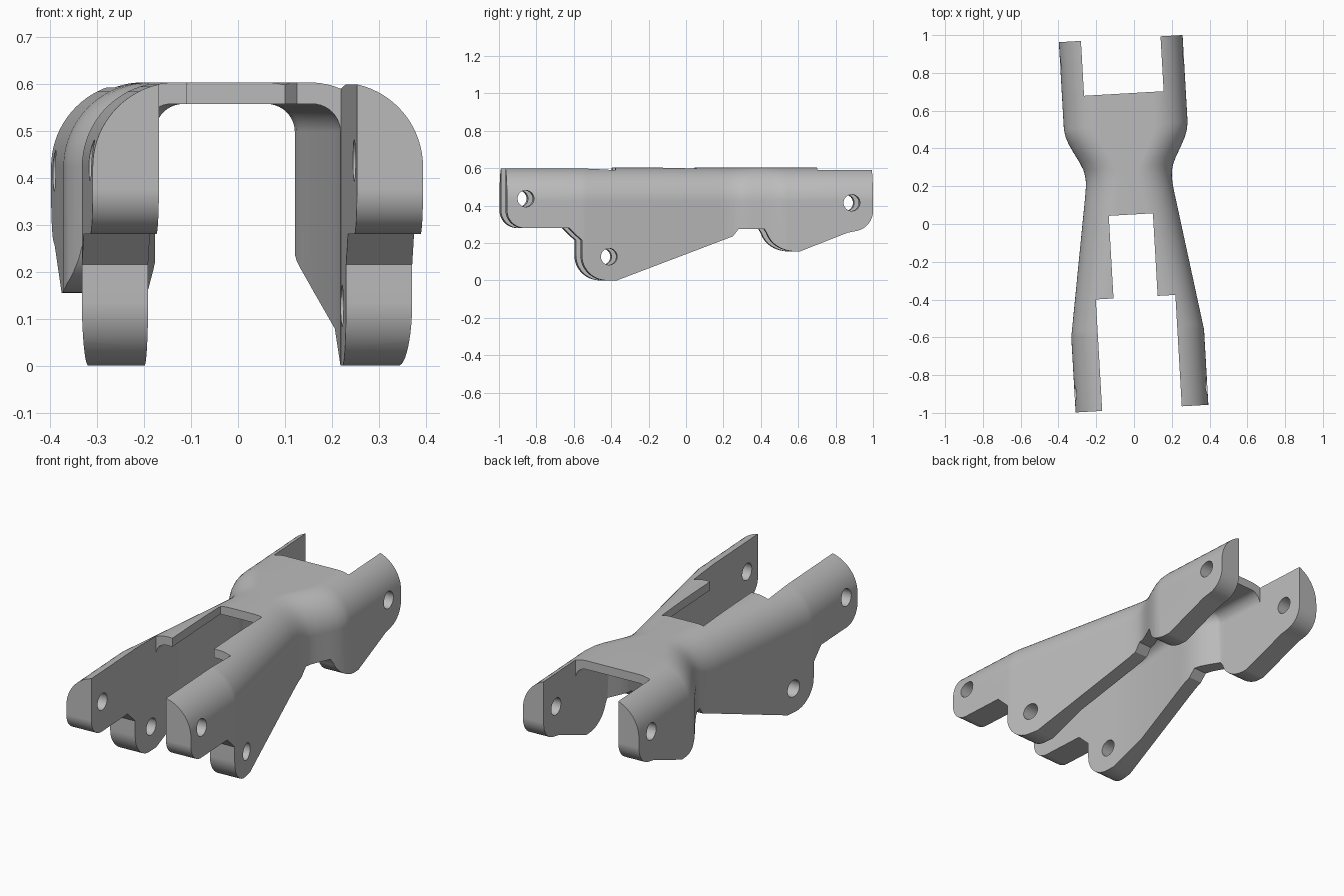
import bpy, bmesh, math
from mathutils import Matrix, Vector

cube = bpy.data.objects.get("Cube")
if cube:
    bpy.data.objects.remove(cube, do_unlink=True)

TOP, CEILING, WALL, GAP = 0.603, 0.557, 0.079, 0.21

# Half width of the outer shell along the length (y, half width)
PLAN = [(-1.1, .352), (-.58, .352), (-.55, .347), (.15, .237), (.2, .23), (.24, .228),
        (.27, .231), (.3, .238), (.34, .256), (.39, .283), (.44, .308),
        (.48, .322), (.52, .328), (1.1, .328)]


def half_width(y):
    for (y0, w0), (y1, w1) in zip(PLAN, PLAN[1:]):
        if y <= y1:
            return w0 + (w1 - w0) * (y - y0) / (y1 - y0)
    return PLAN[-1][1]


def arc(cx, cy, rx, ry, start, end, steps=12):
    """Points on an elliptical arc, angles in degrees."""
    angles = [math.radians(start + (end - start) * i / steps) for i in range(steps + 1)]
    return [(cx + rx * math.cos(a), cy + ry * math.sin(a)) for a in angles]


def loft(name, rings):
    """Closed solid through a list of equally sized rings."""
    bm = bmesh.new()
    loops = [[bm.verts.new(p) for p in ring] for ring in rings]
    n = len(loops[0])
    for a, b in zip(loops, loops[1:]):
        for i in range(n):
            j = (i + 1) % n
            bm.faces.new((a[i], a[j], b[j], b[i]))
    bm.faces.new(loops[0])
    bm.faces.new(loops[-1])
    bmesh.ops.recalc_face_normals(bm, faces=bm.faces)
    mesh = bpy.data.meshes.new(name)
    bm.to_mesh(mesh)
    bm.free()
    obj = bpy.data.objects.new(name, mesh)
    bpy.context.collection.objects.link(obj)
    return obj


def prism(name, outline, half):
    """Extrude a (y, z) outline across x."""
    return loft(name, [[(x, y, z) for y, z in outline] for x in (-half, half)])


def box(name, half, y0, y1, z0, z1):
    return prism(name, [(y0, z0), (y1, z0), (y1, z1), (y0, z1)], half)


def arch(y, half, top, radius, bottom, steps):
    """Cross-section with two rounded upper corners."""
    right = arc(half - radius, top - radius, radius, radius, 0, 90, steps)
    right = [(half, bottom)] + right
    pts = right + [(-x, z) for x, z in reversed(right)]
    return [(x, y, z) for x, z in pts]


def combine(target, tool, operation):
    tool.hide_render = True
    mod = target.modifiers.new("cut", 'BOOLEAN')
    mod.operation, mod.object, mod.solver = operation, tool, 'EXACT'
    bpy.context.view_layer.objects.active = target
    bpy.ops.object.modifier_apply(modifier=mod.name)
    bpy.data.objects.remove(tool, do_unlink=True)


# Outer shell with rounded shoulders
body = loft("bracket_body", [arch(y, w, TOP, .18, -.1, 20) for y, w in PLAN])

# Hollow underside, following the outer wall but never wider than the gap
limit = GAP + WALL
stations = {y for y, w in PLAN}
for (y0, w0), (y1, w1) in zip(PLAN, PLAN[1:]):
    if (w0 - limit) * (w1 - limit) < 0:
        stations.add(y0 + (y1 - y0) * (limit - w0) / (w1 - w0))
hollow = loft("hollow", [arch(y * 1.1 if abs(y) > 1 else y,
                              min(half_width(y) - WALL, GAP), CEILING, .06, -.2, 10)
                         for y in sorted(stations)])
combine(body, hollow, 'DIFFERENCE')

# Side silhouette with the hanging lugs
outline = [(-.981, .75)]
outline += arc(-.886, .375, .095, .095, 180, 270)
outline += [(-.648, .28), (-.58, .215)]
outline += arc(-.445, .135, .135, .135, 180, 270)
outline += [(-.39, 0), (.235, .235), (.268, .276), (.4, .276)]
outline += arc(.565, .285, .155, .13, 195, 270)
outline += [(.59, .155), (.845, .255)]
outline += arc(.871, .372, .11, .11, 280, 360)
outline += [(.981, .75)]
combine(body, prism("silhouette", outline, .6), 'INTERSECT')

# Open ends between the legs and the narrower slot in the top plate
combine(body, box("front_gap", GAP + .001, -1.2, -.39, -.3, .8), 'DIFFERENCE')
combine(body, box("back_gap", GAP + .001, .69, 1.2, -.3, .8), 'DIFFERENCE')
combine(body, box("top_slot", .117, -.6, .048, .5, .8), 'DIFFERENCE')

# Pin holes through both sides
for y, z in ((-.88, .437), (-.433, .127), (.867, .415)):
    combine(body, prism("pin_hole", arc(y, z, .044, .044, 0, 350, 35), .6), 'DIFFERENCE')

# Slight turn about the vertical axis
body.data.transform(Matrix.Translation(Vector((-.014, .002, 0)))
                    @ Matrix.Rotation(math.radians(3.29), 4, 'Z'))

# Plain grey finish
grey = bpy.data.materials.new("plain_grey")
grey.use_nodes = True
grey.diffuse_color = (.5, .5, .5, 1)
grey.node_tree.nodes["Principled BSDF"].inputs["Base Color"].default_value = (.5, .5, .5, 1)
body.data.materials.clear()
body.data.materials.append(grey)
for face in body.data.polygons:
    face.material_index = 0

bpy.ops.object.select_all(action='DESELECT')
body.select_set(True)
bpy.context.view_layer.objects.active = body
bpy.ops.object.shade_smooth_by_angle(angle=math.radians(30))
normals = body.modifiers.new("even_shading", 'WEIGHTED_NORMAL')
normals.keep_sharp = True
